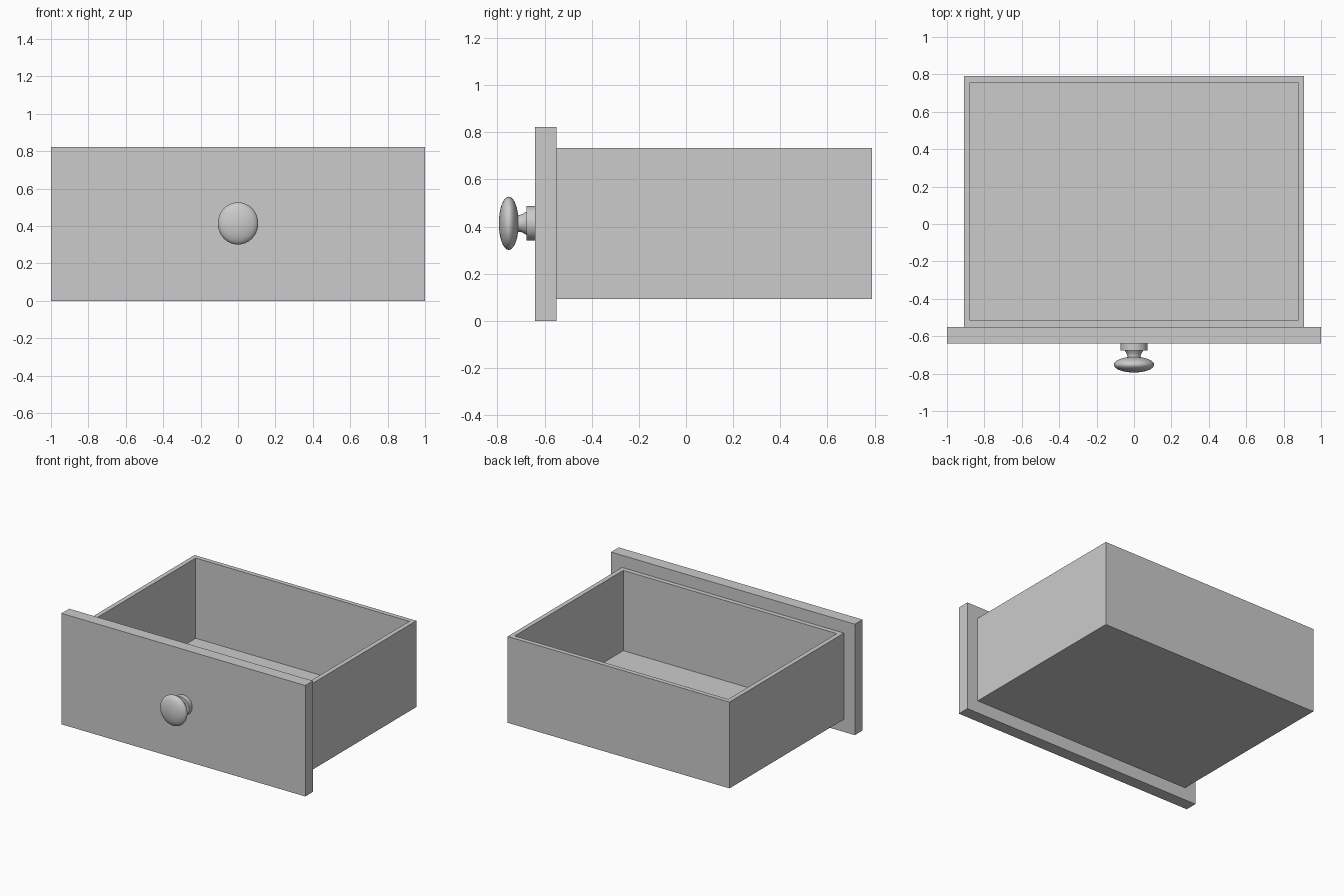
import bpy, bmesh, math
from mathutils import Matrix, Vector

if "Cube" in bpy.data.objects:
    bpy.data.objects.remove(bpy.data.objects["Cube"])


def finish(bm, name, smooth=False):
    bmesh.ops.recalc_face_normals(bm, faces=bm.faces)
    me = bpy.data.meshes.new(name)
    bm.to_mesh(me)
    bm.free()
    ob = bpy.data.objects.new(name, me)
    bpy.context.collection.objects.link(ob)
    if smooth:
        bpy.ops.object.select_all(action='DESELECT')
        ob.select_set(True)
        bpy.context.view_layer.objects.active = ob
        bpy.ops.object.shade_smooth_by_angle(angle=math.radians(35))
    return ob


def box_mesh(lo, hi):
    bm = bmesh.new()
    lo, hi = Vector(lo), Vector(hi)
    mat = Matrix.Translation((lo + hi) / 2) @ Matrix.Diagonal((hi - lo).to_4d())
    bmesh.ops.create_cube(bm, size=1, matrix=mat)
    return bm


# Front panel
finish(box_mesh((-1, -0.64, 0), (1, -0.55, 0.823)), "front_panel")

# Open tray: inset the top face for the rim, then push it down to the floor
WALL, FLOOR_Z = 0.048, 0.138
bm = box_mesh((-0.91, -0.55, 0.093), (0.91, 0.79, 0.733))
bm.normal_update()
top = max(bm.faces, key=lambda f: f.calc_center_median().z)
bmesh.ops.inset_region(bm, faces=[top], thickness=WALL)
cavity = bmesh.ops.extrude_discrete_faces(bm, faces=[top])["faces"][0]
for v in cavity.verts:
    v.co.z = FLOOR_Z
finish(bm, "drawer_tray")

# Knob stem: collar and flared neck, lathed around the y axis
KNOB_Z = 0.414
stem = [(0, -0.64), (0.073, -0.64), (0.073, -0.676), (0.050, -0.676),
        (0.045, -0.684), (0.040, -0.692), (0.036, -0.702),
        (0.036, -0.712), (0.040, -0.722), (0, -0.722)]
bm = bmesh.new()
verts = [bm.verts.new((r, y, KNOB_Z)) for r, y in stem]
edges = [bm.edges.new(p) for p in zip(verts, verts[1:])]
bmesh.ops.spin(bm, geom=verts + edges, cent=(0, 0, KNOB_Z), axis=(0, 1, 0),
               angle=math.tau, steps=32)
bmesh.ops.remove_doubles(bm, verts=bm.verts, dist=1e-5)
finish(bm, "knob_stem", True)

# Knob head: flattened, slightly oval ball
bm = bmesh.new()
mat = (Matrix.Translation((0, -0.752, KNOB_Z))
       @ Matrix.Diagonal((0.108, 0.042, 0.113, 1))
       @ Matrix.Rotation(math.pi / 2, 4, 'X'))
bmesh.ops.create_uvsphere(bm, u_segments=32, v_segments=20, radius=1, matrix=mat)
finish(bm, "knob_head", True)
